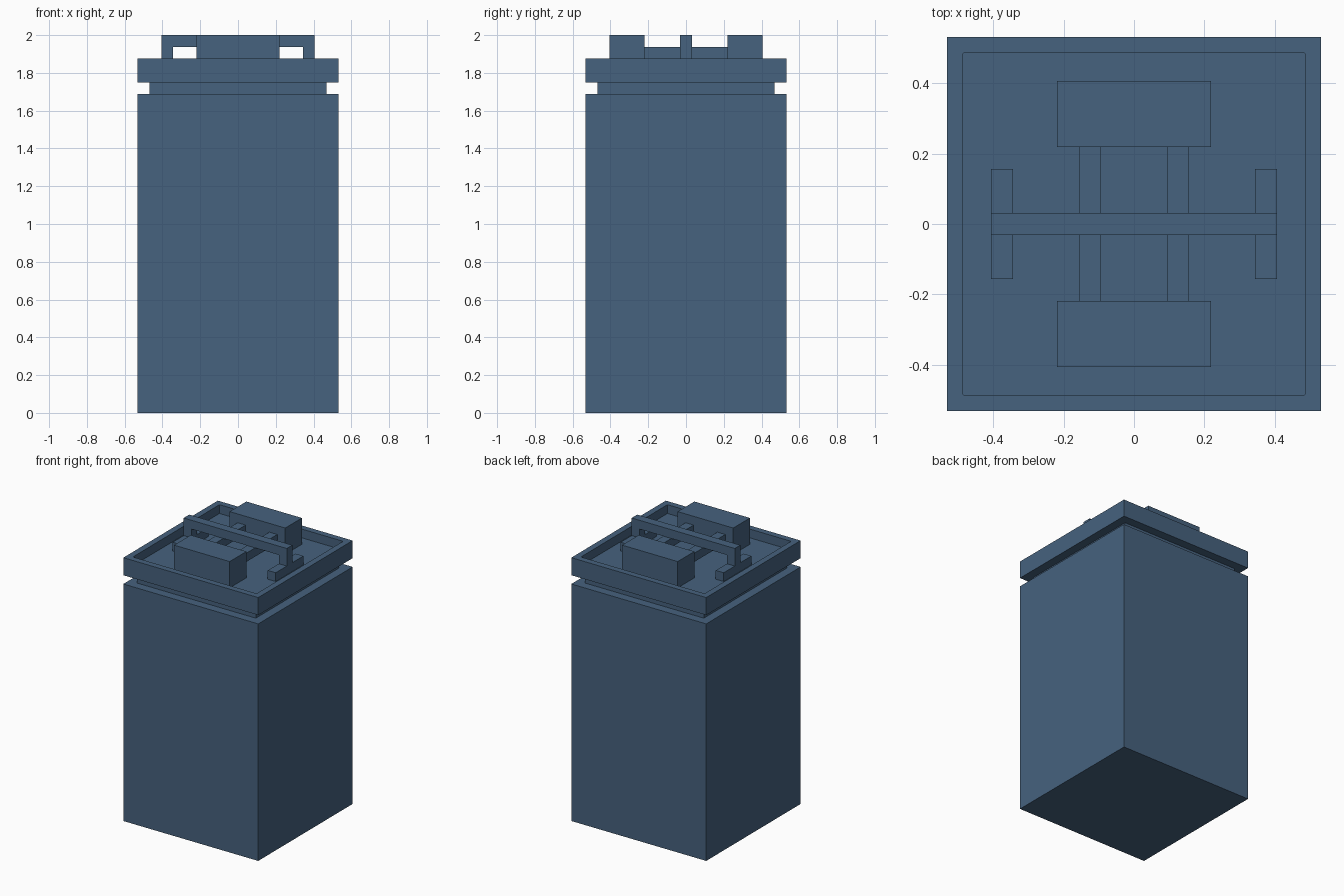
import bpy
import bmesh
from mathutils import Vector

cube = bpy.data.objects.get("Cube")
if cube:
    bpy.data.objects.remove(cube, do_unlink=True)

U = 1 / 16  # module all parts are sized in

steel = bpy.data.materials.new("slate_blue")
steel.use_nodes = True
steel.diffuse_color = (0.061, 0.122, 0.209, 1)
steel.node_tree.nodes["Principled BSDF"].inputs["Base Color"].default_value = steel.diffuse_color


def box_mesh(low, high):
    """Box between two corners given in modules."""
    low, high = Vector(low) * U, Vector(high) * U
    bm = bmesh.new()
    bmesh.ops.create_cube(bm, size=1)
    bmesh.ops.scale(bm, vec=high - low, verts=bm.verts)
    bmesh.ops.translate(bm, vec=(low + high) / 2, verts=bm.verts)
    return bm


def finish(name, bm):
    mesh = bpy.data.meshes.new(name)
    bm.normal_update()
    bm.to_mesh(mesh)
    bm.free()
    mesh.materials.append(steel)
    obj = bpy.data.objects.new(name, mesh)
    bpy.context.collection.objects.link(obj)
    return obj


def box(name, low, high):
    return finish(name, box_mesh(low, high))


# Main body and recessed neck
box("body", (-8.5, -8.5, 0), (8.5, 8.5, 27))
box("neck", (-7.5, -7.5, 27), (7.5, 7.5, 28))

# Lid with a shallow tray whose corners are slightly rounded
bm = box_mesh((-8.5, -8.5, 28), (8.5, 8.5, 30))
top = max(bm.faces, key=lambda f: f.calc_center_median().z)
bmesh.ops.inset_region(bm, faces=[top], thickness=U)
floor = bmesh.ops.extrude_discrete_faces(bm, faces=[top])["faces"][0]
bmesh.ops.translate(bm, vec=(0, 0, -U), verts=floor.verts)
corners = [e for v in floor.verts for e in v.link_edges
           if abs(e.verts[0].co.z - e.verts[1].co.z) > U / 2]
bmesh.ops.bevel(bm, geom=corners, offset=0.008, segments=2, profile=0.5, affect='EDGES')
finish("lid", bm)

# Carrying handle across the tray
box("handle_bar", (-6.5, -0.5, 31), (6.5, 0.5, 32))
for side, s in (("left", 1), ("right", -1)):
    x0, x1 = sorted((5.5 * s, 6.5 * s))
    box(f"handle_post_{side}", (x0, -0.5, 30), (x1, 0.5, 31))
    box(f"handle_foot_{side}", (x0, -2.5, 29), (x1, 2.5, 30))

# Terminal blocks front and back, each tied to the handle by two rods
for end, e in (("front", -1), ("back", 1)):
    y0, y1 = sorted((3.5 * e, 6.5 * e))
    box(f"block_{end}", (-3.5, y0, 29), (3.5, y1, 32))
for side, s in (("left", 1), ("right", -1)):
    x0, x1 = sorted((1.5 * s, 2.5 * s))
    box(f"rod_{side}", (x0, -3.5, 30), (x1, 3.5, 31))
